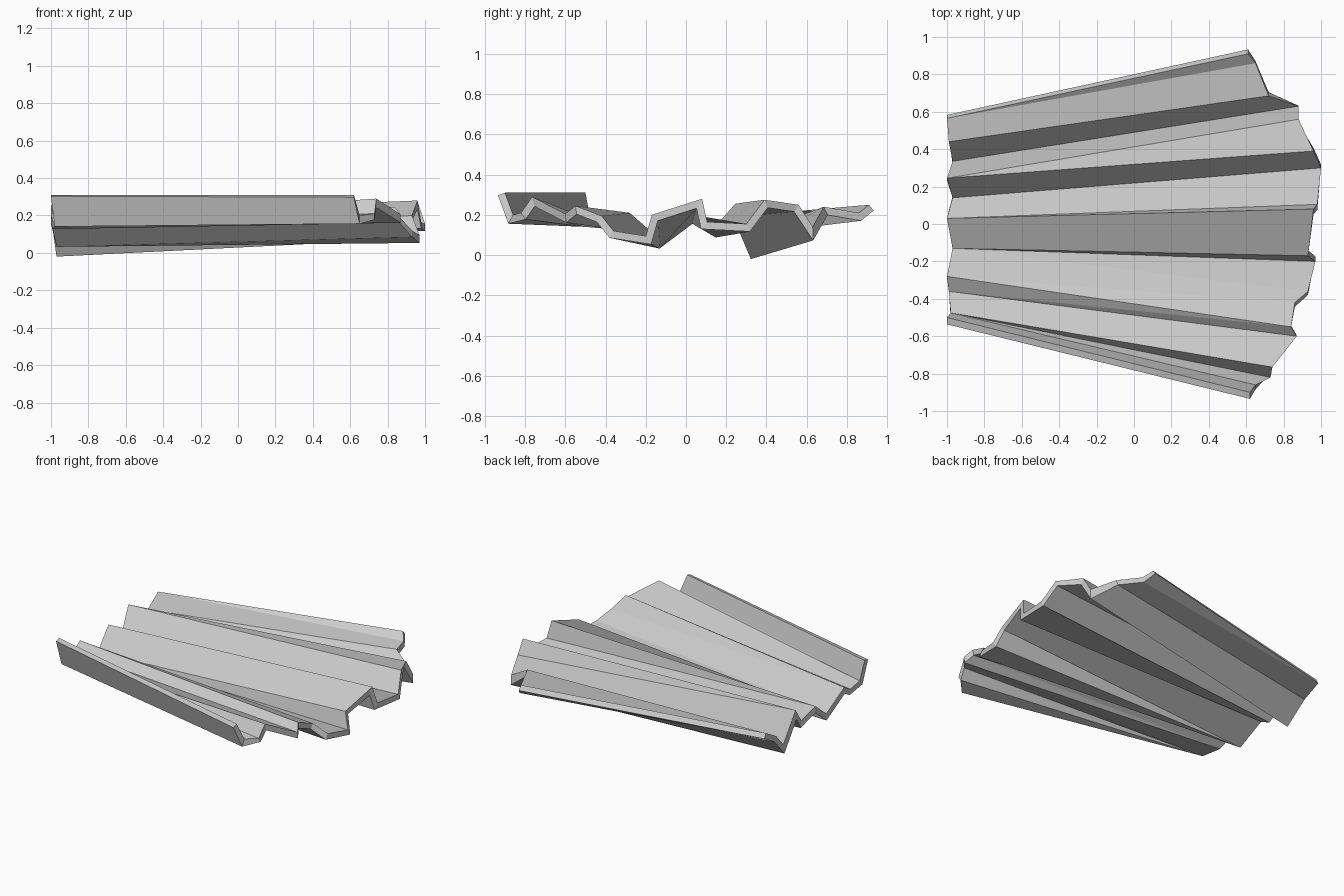
import bpy, bmesh
from mathutils import Vector

if "Cube" in bpy.data.objects:
    bpy.data.objects.remove(bpy.data.objects["Cube"])

THICK = .037

# Fold lines of the pleated sheet: right-end point and left-end point (x, y, z)
right = [(.62, -.90, .31), (.65, -.86, .20), (.73, -.82, .21), (.74, -.765, .29),
         (.87, -.60, .205), (.84, -.55, .245), (.86, -.42, .195), (.93, -.36, .12),
         (.97, -.20, .095), (.93, -.17, .20), (.96, .08, .28), (.98, .105, .165),
         (1.0, .30, .155), (.96, .39, .275), (.88, .56, .25), (.88, .63, .14),
         (.72, .685, .24), (.65, .86, .21), (.61, .91, .25)]
left = [(-1, -.50, .31), (-.98, -.475, .175), (-.99, -.36, .165), (-1, -.28, .21),
        (-.97, -.13, .08), (-1, .03, .20), (-.97, .14, .135), (-1, .245, .255),
        (-.97, .335, .045), (-.99, .44, .15), (-1, .565, .22)]
# Which right fold meets which left fold; shared ends give triangular pleats
folds = [(0, 0), (1, 1), (2, 1), (3, 1), (4, 2), (5, 2), (5, 3), (6, 3), (7, 4), (8, 4),
         (9, 4), (10, 5), (11, 5), (12, 6), (13, 7), (14, 7), (15, 8), (16, 9),
         (17, 10), (18, 10)]


def underside(points):
    """Offset a zigzag end profile downwards with mitred corners."""
    pts = [Vector(p) for p in points]
    normals = []
    for a, b in zip(pts, pts[1:]):
        normals.append(Vector((0, b.z - a.z, a.y - b.y)).normalized())
    out = []
    for i, p in enumerate(pts):
        n0, n1 = normals[max(i - 1, 0)], normals[min(i, len(normals) - 1)]
        m = (n0 + n1).normalized()
        out.append(p + m * THICK / max(m.dot(n0), .55))
    return out


bm = bmesh.new()
rt, lt = ([bm.verts.new(p) for p in pts] for pts in (right, left))
rb, lb = ([bm.verts.new(p) for p in underside(pts)] for pts in (right, left))

# Upper and lower pleats
for rv, lv in ((rt, lt), (rb, lb)):
    for (r0, l0), (r1, l1) in zip(folds, folds[1:]):
        loop = [lv[l0], rv[r0]]
        if r1 != r0:
            loop.append(rv[r1])
        if l1 != l0:
            loop.append(lv[l1])
        bm.faces.new(loop)

# Cut ends of the sheet
for top, low in ((rt, rb), (lt, lb)):
    for i in range(len(top) - 1):
        bm.faces.new((top[i], low[i], low[i + 1], top[i + 1]))
# Long side edges
for k in (0, -1):
    bm.faces.new((rt[k], lt[k], lb[k], rb[k]))

bmesh.ops.recalc_face_normals(bm, faces=bm.faces[:])
mesh = bpy.data.meshes.new("pleated_sheet")
bm.to_mesh(mesh)
bm.free()
sheet = bpy.data.objects.new("pleated_sheet", mesh)
bpy.context.collection.objects.link(sheet)
